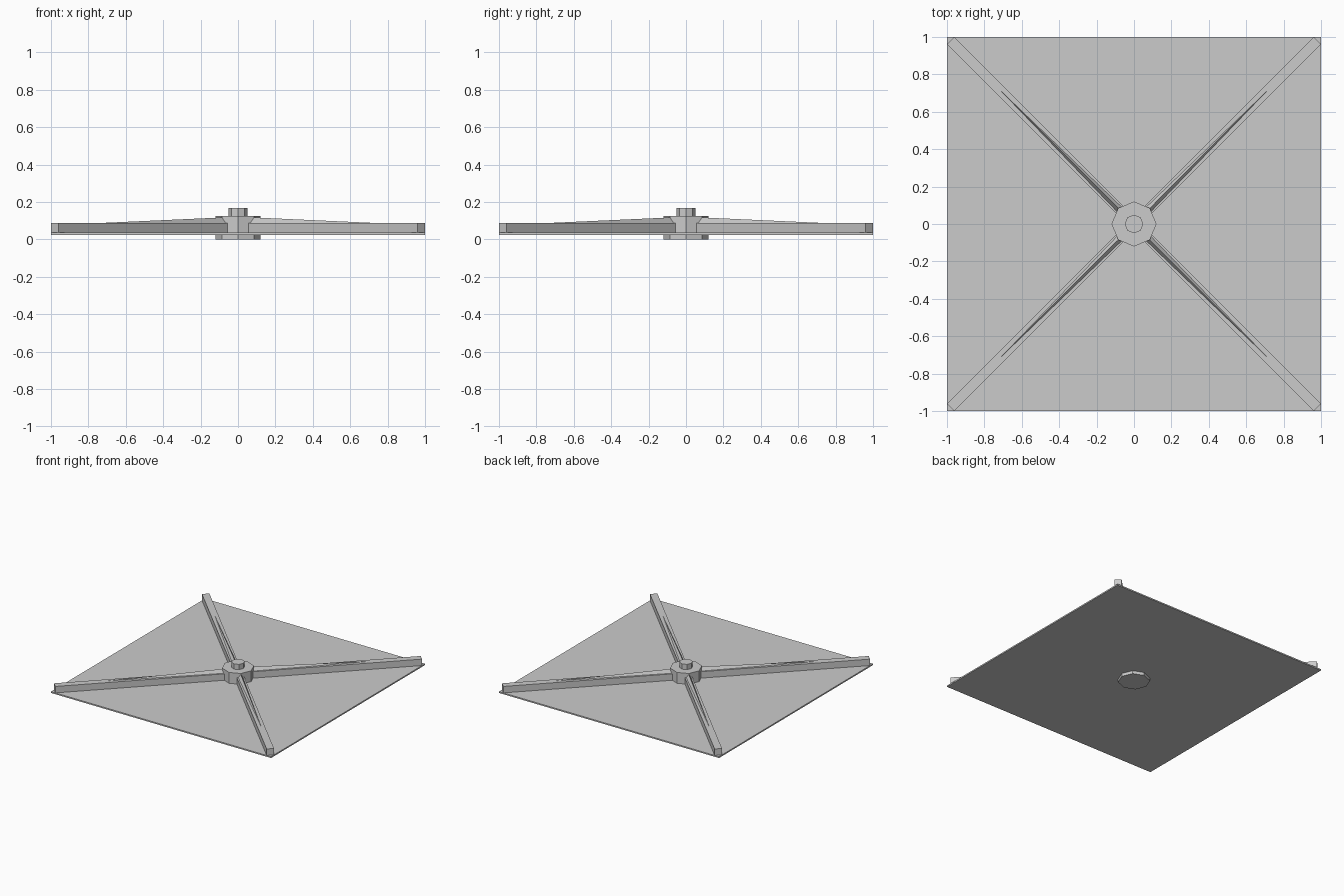
import bpy, bmesh, math
from mathutils import Matrix

cube = bpy.data.objects.get("Cube")
if cube:
    bpy.data.objects.remove(cube, do_unlink=True)

grey = bpy.data.materials.new("light grey")
grey.use_nodes = True
colour = (0.6, 0.6, 0.6, 1)
grey.diffuse_color = colour
grey.node_tree.nodes["Principled BSDF"].inputs["Base Color"].default_value = colour


def finish(name, bm):
    bmesh.ops.recalc_face_normals(bm, faces=bm.faces)
    mesh = bpy.data.meshes.new(name)
    bm.to_mesh(mesh)
    bm.free()
    mesh.materials.append(grey)
    obj = bpy.data.objects.new(name, mesh)
    bpy.context.collection.objects.link(obj)
    return obj


def box(name, x0, x1, half_width, z0, z1):
    bm = bmesh.new()
    size = Matrix.Diagonal((x1 - x0, half_width * 2, z1 - z0, 1))
    place = Matrix.Translation(((x0 + x1) / 2, 0, (z0 + z1) / 2))
    bmesh.ops.create_cube(bm, size=1, matrix=place @ size)
    return finish(name, bm)


def octagon(name, radius, z0, z1):
    # Corners lie on the x and y axes
    bm = bmesh.new()
    ring = [bm.verts.new((radius * math.cos(i * math.pi / 4),
                          radius * math.sin(i * math.pi / 4), z0)) for i in range(8)]
    base = bm.faces.new(ring)
    top = bmesh.ops.extrude_face_region(bm, geom=[base], use_keep_orig=True)["geom"]
    bmesh.ops.translate(bm, vec=(0, 0, z1 - z0),
                        verts=[v for v in top if isinstance(v, bmesh.types.BMVert)])
    return finish(name, bm)


def ridge(name, x0, x1, half_width, z0, z1):
    # Triangular section that tapers away to a point
    bm = bmesh.new()
    a, b, c = [bm.verts.new(p) for p in
               ((x0, -half_width, z0), (x0, half_width, z0), (x0, 0, z1))]
    tip = bm.verts.new((x1, 0, z0))
    for face in ((a, b, c), (a, b, tip), (b, c, tip), (c, a, tip)):
        bm.faces.new(face)
    return finish(name, bm)


# Base plate and central hub
box("base_plate", -1, 1, 1, 0.025, 0.036)
octagon("hub", 0.12, 0, 0.125)
octagon("hub_cap", 0.05, 0.12, 0.168)

# Diagonal beams, each with a tapering ridge
for side, angle in (("back_left", 45), ("back_right", 135),
                    ("front_right", 225), ("front_left", 315)):
    beam = box(side + "_beam", 0.05, 1.386, 0.028, 0.034, 0.089)
    rib = ridge(side + "_ridge", 0.1, 1.018, 0.018, 0.0885, 0.118)
    for part in (beam, rib):
        part.rotation_euler.z = math.radians(angle)
